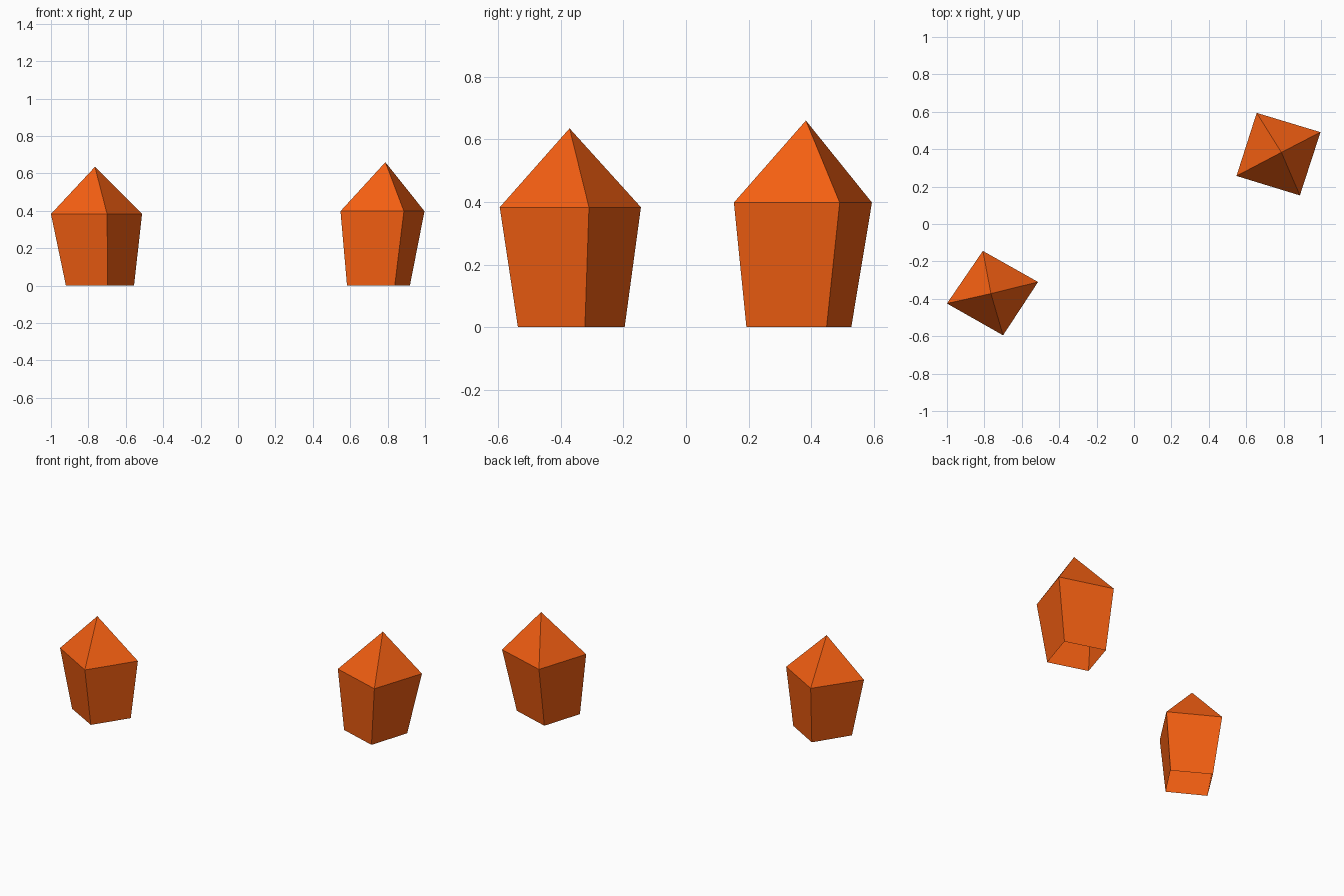
import bpy

if "Cube" in bpy.data.objects:
    bpy.data.objects.remove(bpy.data.objects["Cube"])

orange = bpy.data.materials.new("orange")
orange.diffuse_color = (0.91, 0.115, 0.006, 1)
orange.use_nodes = True
orange.node_tree.nodes["Principled BSDF"].inputs["Base Color"].default_value = orange.diffuse_color


def crystal(name, base, rim, rim_z, apex):
    """Tapered four-sided body, open underneath, with a pointed top."""
    n = len(base)
    verts = [(x, y, 0) for x, y in base] + [(x, y, rim_z) for x, y in rim] + [apex]
    faces = []
    for i in range(n):
        j = (i + 1) % n
        faces.append((i, j, n + j, n + i))      # wall
        faces.append((n + i, n + j, 2 * n))     # tip
    mesh = bpy.data.meshes.new(name)
    mesh.from_pydata(verts, [], faces)
    mesh.materials.append(orange)
    obj = bpy.data.objects.new(name, mesh)
    bpy.context.collection.objects.link(obj)
    return obj


# Corners run left, front, right, back (counter-clockwise from above)
crystal("left_crystal",
        base=[(-0.92, -0.414), (-0.697, -0.537), (-0.556, -0.323), (-0.78, -0.196)],
        rim=[(-1.0, -0.425), (-0.70, -0.595), (-0.513, -0.31), (-0.808, -0.144)],
        rim_z=0.383, apex=(-0.765, -0.372, 0.635))

crystal("right_crystal",
        base=[(0.583, 0.272), (0.838, 0.193), (0.919, 0.449), (0.663, 0.528)],
        rim=[(0.548, 0.257), (0.887, 0.153), (0.997, 0.491), (0.656, 0.594)],
        rim_z=0.398, apex=(0.788, 0.383, 0.66))
